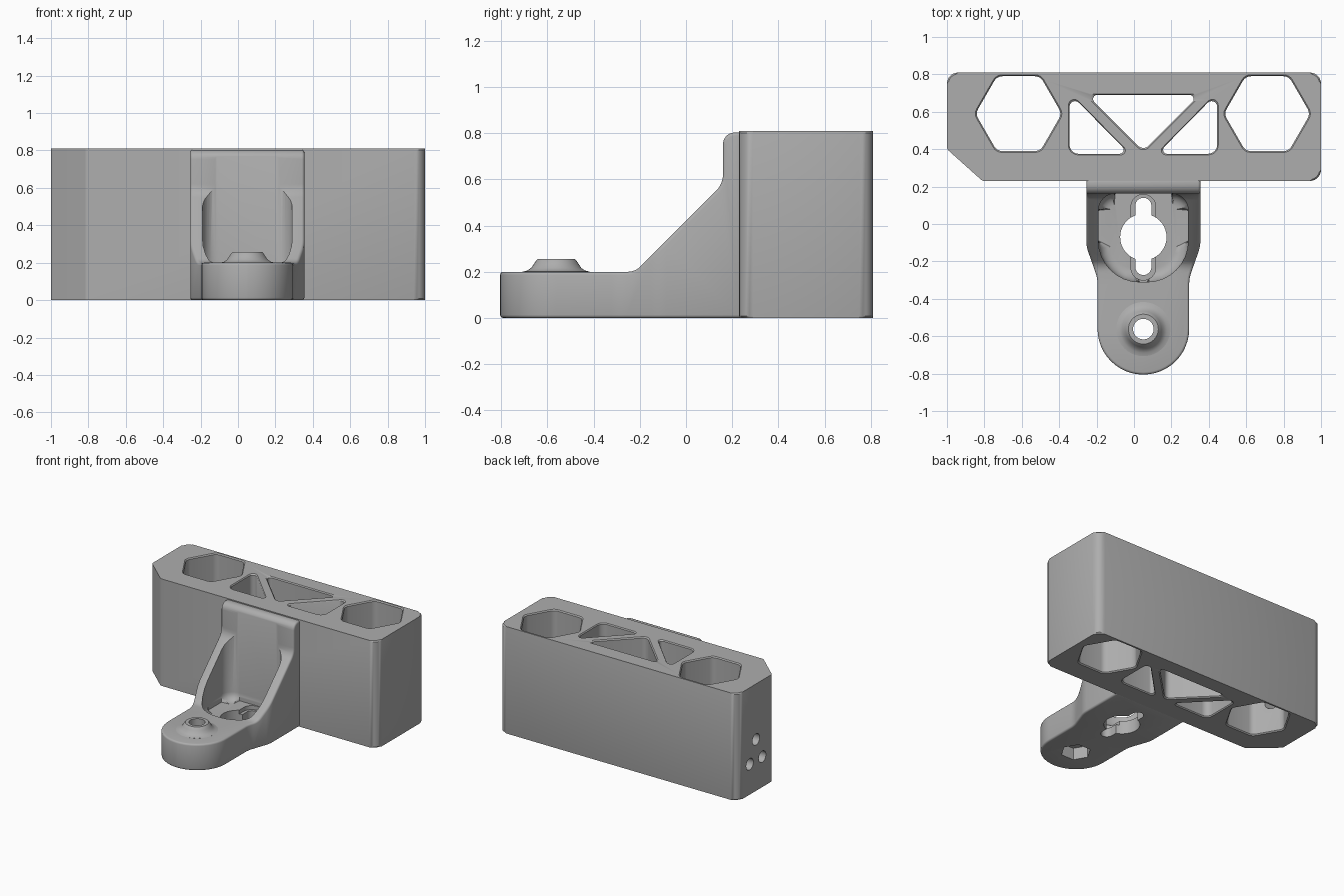
import bpy, bmesh, math
from mathutils import Vector, Matrix

if "Cube" in bpy.data.objects:
    bpy.data.objects.remove(bpy.data.objects["Cube"])

grey = bpy.data.materials.new("plain_grey")
grey.diffuse_color = (0.42, 0.42, 0.42, 1)
grey.use_nodes = True
grey.node_tree.nodes["Principled BSDF"].inputs["Base Color"].default_value = grey.diffuse_color


def rounded(corners, segs=6):
    """2D outline from (x, y, radius) corners."""
    out, n = [], len(corners)
    for i, (x, y, r) in enumerate(corners):
        p = Vector((x, y))
        if r == 0:
            out.append(p)
            continue
        a = (Vector(corners[i - 1][:2]) - p).normalized()
        b = (Vector(corners[(i + 1) % n][:2]) - p).normalized()
        half = a.angle(b) / 2
        c = p + (a + b).normalized() * (r / math.sin(half))
        d = r / math.tan(half)
        s, e = p + a * d - c, p + b * d - c
        turn = math.atan2(s.x * e.y - s.y * e.x, s.dot(e))
        for k in range(segs + 1):
            out.append(c + Matrix.Rotation(turn * k / segs, 2) @ s)
    return out


def ngon(x, y, r, n, corner=0.0):
    return rounded([(x + r * math.cos(math.tau * k / n),
                     y + r * math.sin(math.tau * k / n), corner) for k in range(n)], 4)


def solid(name, outline, levels, rim=0, rim_z=(), segs=1):
    """Stack an outline at (z, scale) levels; rim bevels the end loops at rim_z."""
    bm = bmesh.new()
    mid = sum(outline, Vector((0, 0))) / len(outline)
    loops = []
    for z, s in levels:
        loops.append([bm.verts.new((*(mid + (p - mid) * s), z)) for p in outline])
    n = len(outline)
    for lo, hi in zip(loops, loops[1:]):
        for i in range(n):
            bm.faces.new((lo[i], lo[(i + 1) % n], hi[(i + 1) % n], hi[i]))
    bm.faces.new(loops[0][::-1])
    bm.faces.new(loops[-1])
    if rim:
        edges = [e for e in bm.edges if any(all(abs(v.co.z - z) < 1e-5 for v in e.verts) for z in rim_z)]
        bmesh.ops.bevel(bm, geom=edges, offset=rim, segments=segs, profile=0.5, affect='EDGES')
    bmesh.ops.recalc_face_normals(bm, faces=bm.faces)
    me = bpy.data.meshes.new(name)
    bm.to_mesh(me)
    bm.free()
    me.materials.append(grey)
    ob = bpy.data.objects.new(name, me)
    bpy.context.collection.objects.link(ob)
    return ob


def activate(ob):
    bpy.ops.object.select_all(action='DESELECT')
    ob.select_set(True)
    bpy.context.view_layer.objects.active = ob


def combine(ob, tool, op='DIFFERENCE'):
    activate(ob)
    m = ob.modifiers.new("cut", 'BOOLEAN')
    m.object, m.operation, m.solver = tool, op, 'EXACT'
    bpy.ops.object.modifier_apply(modifier=m.name)
    bpy.data.objects.remove(tool)


H, CX = 0.81, 0.05

# main block with one chamfered corner
block = solid("block", rounded([(-1, .40, .03), (-.81, .23, .03), (1, .23, .06),
                                (1, .81, .06), (-1, .81, .06)]),
              [(0, 1), (H, 1)], .008, (0, H))

# hexagonal wells and truss windows, lightly chamfered at both ends
left_tri = [(-.345, .70, .03), (-.345, .375, .05), (-.025, .375, .022)]
right_tri = [(2 * CX - x, y, r) for x, y, r in left_tri]
mid_tri = [(-.25, .69, .022), (.35, .69, .022), (CX, .39, .04)]
wells = [ngon(-.617, .59, .231, 6, .05), ngon(.712, .59, .231, 6, .05)]
for o, s in [(w, 1.08) for w in wells] + [(rounded(t), 1.12) for t in (left_tri, right_tri, mid_tri)]:
    combine(block, solid("window_cutter", o, [(-.01, s), (.008, 1), (H - .008, 1), (H + .01, s)]))

# three round holes from the left end into the well
for y, z in ((.59, .39), (.515, .23), (.665, .23)):
    c = solid("end_hole_cutter", ngon(0, 0, .043, 24), [(-1.05, 1), (-.74, 1)])
    c.data.transform(Matrix(((0, 0, 1, 0), (1, 0, 0, y), (0, 1, 0, z), (0, 0, 0, 1))))
    combine(block, c)

# bracket: plan outline intersected with the side profile
bracket = solid("bracket", rounded([(-.255, .24, 0), (-.255, -.12, .2), (-.195, -.29, .2),
                                    (-.195, -.805, .2445), (.295, -.805, .2445),
                                    (.295, -.29, .2), (.355, -.12, .2), (.355, .24, 0)], 12),
                [(0, 1), (H, 1)])
side = solid("side_profile", rounded([(-.9, -.1, 0), (.3, -.1, 0), (.3, .803, 0), (.16, .803, .05),
                                      (.16, .58, .10), (-.22, .20, .08), (-.9, .20, 0)]),
             [(-.5, 1), (.5, 1)])
side.data.transform(Matrix(((0, 0, 1, 0), (1, 0, 0, 0), (0, 1, 0, 0), (0, 0, 0, 1))))
combine(bracket, side, 'INTERSECT')
activate(bracket)
bev = bracket.modifiers.new("soft_edges", 'BEVEL')
bev.width, bev.segments, bev.limit_method, bev.angle_limit = .014, 3, 'ANGLE', math.radians(40)
bpy.ops.object.modifier_apply(modifier=bev.name)

# scooped pocket with a filleted floor
pocket = rounded([(-.19, .163, .09), (-.19, -.31, .22), (.29, -.31, .22), (.29, .163, .09)], 8)
combine(bracket, solid("pocket_cutter", pocket, [(.10, 1), (.9, 1)], .06, (.10,), 5))


def slot(r, y0, y1):
    return rounded([(CX - r, y0, r * .999), (CX + r, y0, r * .999),
                    (CX + r, y1, r * .999), (CX - r, y1, r * .999)], 8)


# keyhole, slot recess, screw hole and nut trap
combine(bracket, solid("slot_recess_cutter", slot(.066, -.30, .158), [(.07, 1), (.16, 1)]))
combine(bracket, solid("slot_cutter", slot(.043, -.273, .14), [(-.1, 1), (.3, 1)]))
combine(bracket, solid("keyhole_cutter", ngon(CX, -.07, .124, 40), [(-.1, 1), (.3, 1)]))
combine(bracket, solid("screw_cutter", ngon(CX, -.562, .055, 32), [(-.1, 1), (.3, 1)]))
combine(bracket, solid("nut_cutter", ngon(CX, -.562, .105, 6), [(-.1, 1), (.09, 1)]))

# flared boss around the screw hole
boss = solid("boss", ngon(CX, -.562, 1, 40),
             [(.19, .145), (.2005, .145), (.205, .126), (.217, .108), (.235, .096), (.25, .086), (.256, .08)])
combine(boss, solid("boss_cutter", ngon(CX, -.562, .055, 32), [(.1, 1), (.3, 1)]))

for ob in (block, bracket, boss):
    activate(ob)
    bpy.ops.object.shade_smooth_by_angle(angle=math.radians(32))
